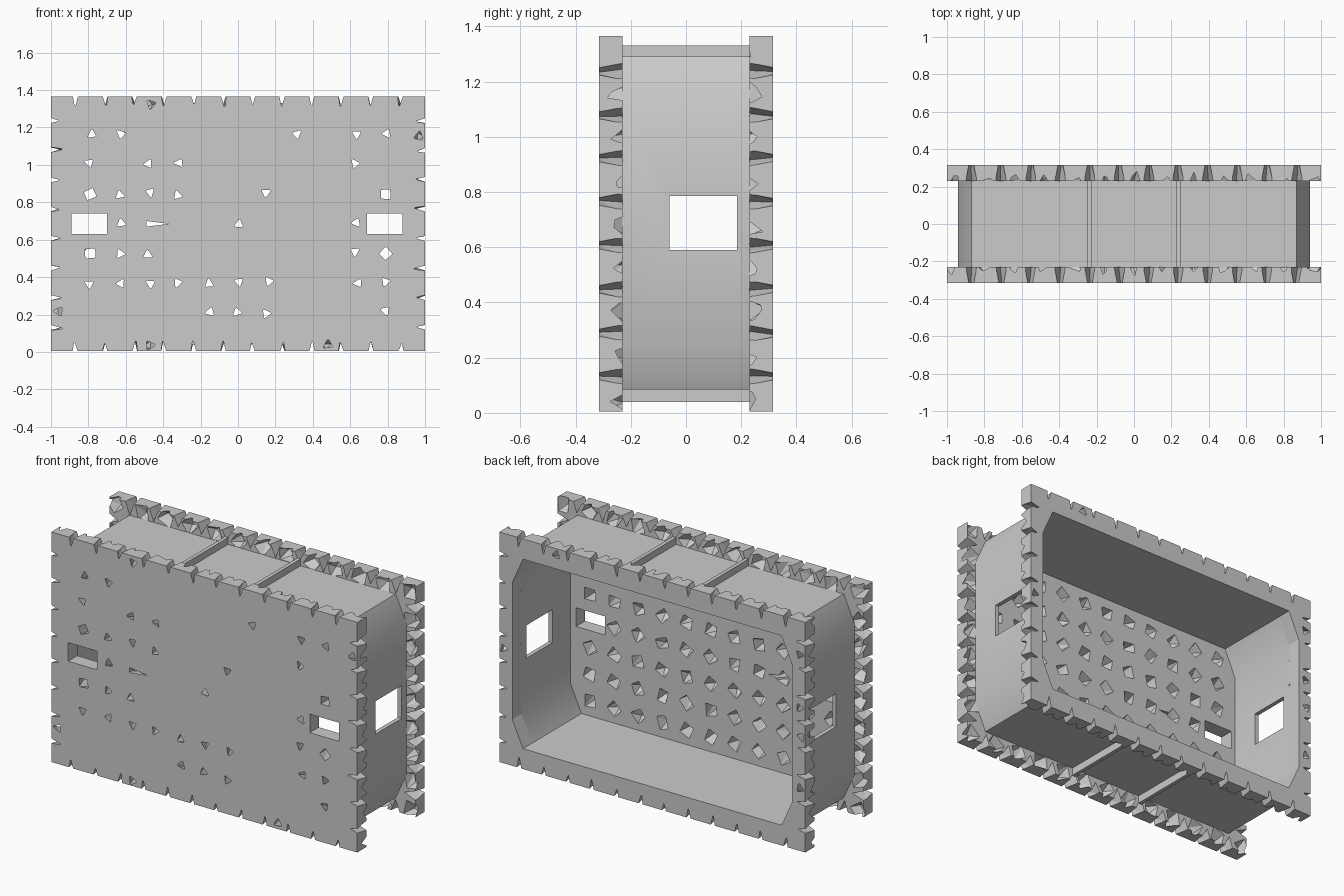
import bpy, bmesh, math, random
from mathutils import Vector

random.seed(7)
if "Cube" in bpy.data.objects:
    bpy.data.objects.remove(bpy.data.objects["Cube"])

grey = bpy.data.materials.new("plain grey")
grey.use_nodes = True
grey.diffuse_color = (0.6, 0.6, 0.6, 1)
grey.node_tree.nodes["Principled BSDF"].inputs["Base Color"].default_value = (0.6, 0.6, 0.6, 1)

MID, STEP = 0.685, 0.158           # centre height and stud pitch
INNER, OUTER = 0.23, 0.315         # near and far planes of both flanges


def make(name, bm):
    bmesh.ops.recalc_face_normals(bm, faces=bm.faces)
    mesh = bpy.data.meshes.new(name)
    bm.to_mesh(mesh)
    bm.free()
    mesh.materials.append(grey)
    obj = bpy.data.objects.new(name, mesh)
    bpy.context.collection.objects.link(obj)
    return obj


def hull(bm, points):
    verts = [bm.verts.new(p) for p in points]
    bmesh.ops.convex_hull(bm, input=verts)


def box(bm, x0, x1, y0, y1, z0, z1):
    hull(bm, [(x, y, z) for x in (x0, x1) for y in (y0, y1) for z in (z0, z1)])


def octagon(bm, half, low, high, y0, y1, cx=0.07, cz=0.155):
    """Prism along y with clipped corners."""
    outline = [(half, low + cz), (half, high - cz), (half - cx, high), (cx - half, high),
               (-half, high - cz), (-half, low + cz), (cx - half, low), (half - cx, low)]
    near = [bm.verts.new((x, y0, z)) for x, z in outline]
    far = [bm.verts.new((x, y1, z)) for x, z in outline]
    bm.faces.new(near)
    bm.faces.new(far)
    for i in range(8):
        j = (i + 1) % 8
        bm.faces.new((near[i], near[j], far[j], far[i]))


def cut(obj, bm):
    """Subtract the cutter and bake the result."""
    cutter = make("cutter", bm)
    cutter.hide_render = True
    mod = obj.modifiers.new("cut", 'BOOLEAN')
    mod.operation, mod.solver, mod.object = 'DIFFERENCE', 'EXACT', cutter
    graph = bpy.context.evaluated_depsgraph_get()
    mesh = bpy.data.meshes.new_from_object(obj.evaluated_get(graph))
    obj.modifiers.clear()
    obj.data = mesh
    bpy.data.objects.remove(cutter)


def ring(x, y, z, radius, count, jitter):
    turn = random.uniform(0, math.tau)
    return [(x + radius * math.cos(a), y, z + radius * math.sin(a))
            for a in (turn + math.tau * k / count + random.uniform(-jitter, jitter)
                      for k in range(count))]


def pit(bm, side, i, j, through, big):
    """Faceted hollow sunk from the inner plane of a flange."""
    x, z = i * STEP, MID + j * STEP
    x += math.copysign(0.018, i) if abs(i) == 6 else 0
    z += math.copysign(0.012, j) if abs(j) == 4 else 0
    wide = 0.06 if abs(i) == 6 or abs(j) == 4 else 0.05
    tip = OUTER + 0.01 if through or big else OUTER - random.uniform(0.015, 0.035)
    dx, dz = (random.uniform(-0.01, 0.01) for _ in range(2))
    if big:
        points = ring(x, side * tip, z, 0.034, 4, 0.1)
    else:
        points = ring(x + dx, side * tip, z + dz, 0.024, 3, 0.2)
    hull(bm, ring(x, side * (INNER - 0.01), z, wide, 4, 0.25) + points)


def notch(bm, side, centre, inward, along):
    """Wedge bitten out of a flange edge, wider toward the inner plane."""
    points = []
    for y, half, deep in ((OUTER + 0.01, 0.016, 0.05), (INNER - 0.01, 0.036, 0.065)):
        deep += random.uniform(-0.012, 0.012)
        lean = random.uniform(-0.008, 0.008)
        for offset in (inward * deep + along * lean,
                       along * half - inward * 0.02, along * -half - inward * 0.02):
            p = centre + offset
            points.append((p.x, side * y, p.z))
    hull(bm, points)


def edge_notches(bm, side):
    across, up = Vector((1, 0, 0)), Vector((0, 0, 1))
    for k in range(-6, 6):
        for s in (-1, 1):
            notch(bm, side, Vector(((k + 0.5) * STEP, 0, MID + s * 0.68)), up * -s, across)
            if -4 <= k < 4:
                notch(bm, side, Vector((s, 0, MID + (k + 0.5) * STEP)), across * -s, up)


# Grid positions where hollows break through the front face
open_columns = {4: (-3,), 3: (-5, -4, 2, 4, 5, 6), 2: (-5, -3, -2, 4), 1: (-4, -3, -2, 1),
                0: (-4, 0, 4), -1: (-4, -3, 4),
                -2: (-5, -4, -3, -2, -1, 0, 1, 4, 5), -3: (-6, -1, 0, 1, 5), -4: (-3, 3)}

# Front panel with flange
bm = bmesh.new()
box(bm, -1, 1, -OUTER, -INNER, 0.005, 1.365)
front_panel = make("front_panel", bm)
bm = bmesh.new()
edge_notches(bm, -1)
for i in range(-6, 7):
    for j in range(-4, 5):
        if j == 0 and abs(i) == 5:
            continue
        pit(bm, -1, i, j, i in open_columns[j], abs(i) == 5 and abs(j) == 1)
cut(front_panel, bm)

# Front slots and the small sliver
bm = bmesh.new()
for x in (-0.795, 0.785):
    box(bm, x - 0.095, x + 0.095, -0.4, -0.2, 0.63, 0.74)
hull(bm, [(x, y, z) for y in (-0.4, -0.2)
          for x, z in ((-0.49, 0.67), (-0.49, 0.7), (-0.37, 0.685))])
cut(front_panel, bm)

# Back flange frame
bm = bmesh.new()
box(bm, -1, 1, INNER, OUTER, 0.005, 1.365)
back_flange = make("back_flange", bm)
bm = bmesh.new()
edge_notches(bm, 1)
for i in range(-6, 7):
    for j in range(-4, 5):
        if abs(i) == 6 or abs(j) == 4:
            pit(bm, 1, i, j, random.random() < 0.2, False)
cut(back_flange, bm)
bm = bmesh.new()
octagon(bm, 0.915, 0.125, 1.245, 0.1, 0.5)
cut(back_flange, bm)

# Box walls, open toward the back, with side windows
bm = bmesh.new()
octagon(bm, 0.94, 0.085, 1.29, -INNER - 0.002, INNER + 0.002)
walls = make("box_walls", bm)
bm = bmesh.new()
octagon(bm, 0.915, 0.125, 1.245, -0.5, 0.5)
cut(walls, bm)
bm = bmesh.new()
box(bm, -1.2, 1.2, -0.06, 0.185, 0.59, 0.785)
cut(walls, bm)
bpy.context.view_layer.objects.active = walls
bpy.ops.object.select_all(action='DESELECT')
walls.select_set(True)
bpy.ops.object.shade_smooth_by_angle(angle=math.radians(30))

# Cross ribs on the top and bottom walls
for level, z0, z1 in (("top", 1.28, 1.33), ("bottom", 0.04, 0.095)):
    for side, x in (("right", -0.237), ("left", 0.237)):
        bm = bmesh.new()
        box(bm, x - 0.011, x + 0.011, -INNER - 0.002, INNER + 0.002, z0, z1)
        make(f"{level}_rib_{side}", bm)
